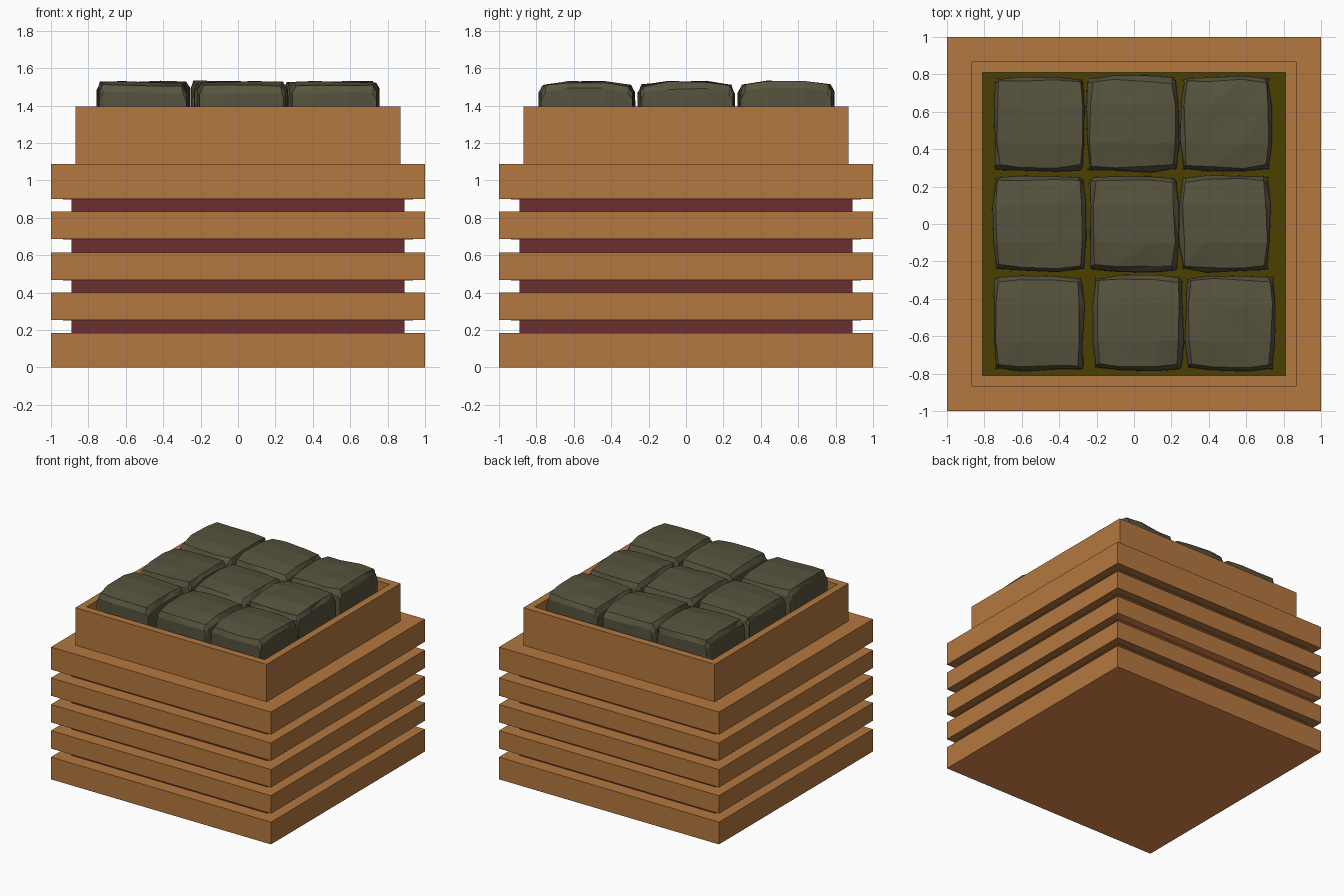
import bpy, bmesh, random

if "Cube" in bpy.data.objects:
    bpy.data.objects.remove(bpy.data.objects["Cube"])

random.seed(4)


def material(name, rgb):
    m = bpy.data.materials.new(name)
    m.diffuse_color = (*rgb, 1)
    m.use_nodes = True
    m.node_tree.nodes["Principled BSDF"].inputs["Base Color"].default_value = m.diffuse_color
    return m


WOOD = material("warm brown", (0.46, 0.188, 0.05))
CORE = material("dark maroon", (0.15, 0.028, 0.03))
BASE = material("reddish brown", (0.77, 0.25, 0.075))
SOIL = material("dark olive", (0.07, 0.05, 0.0))
STONE = material("grey green stone", (0.094, 0.086, 0.048))


def finish(name, bm, mats):
    me = bpy.data.meshes.new(name)
    bm.to_mesh(me)
    bm.free()
    for m in mats:
        me.materials.append(m)
    ob = bpy.data.objects.new(name, me)
    bpy.context.collection.objects.link(ob)
    return ob


def square_loft(bm, profile):
    """Stack square rings given as (half width, height); returns the rings."""
    rings = [[bm.verts.new((sx * h, sy * h, z))
              for sx, sy in ((-1, -1), (1, -1), (1, 1), (-1, 1))]
             for h, z in profile]
    for a, b in zip(rings, rings[1:]):
        for i in range(4):
            j = (i + 1) % 4
            bm.faces.new((a[i], a[j], b[j], b[i]))
    return rings


# Slatted body: wide slabs with thin lips and recessed bands between them
slabs = [(0, 0.183), (0.253, 0.40), (0.468, 0.615), (0.687, 0.833), (0.902, 1.087)]
profile = []
for low, high in slabs:
    if low > 0:
        profile += [(0.89, low - 0.003), (0.935, low - 0.003), (0.935, low)]
    profile += [(1, low), (1, high)]
    if high < 1.05:
        profile.append((0.89, high))
profile.append((0.87, 1.087))
bm = bmesh.new()
rings = square_loft(bm, profile)
bottom = bm.faces.new(rings[0][::-1])
bm.normal_update()
for f in bm.faces:
    c = f.calc_center_median()
    reach = max(max(abs(v.co.x), abs(v.co.y)) for v in f.verts)
    if abs(f.normal.z) < 0.1 and reach < 0.9:
        f.material_index = 1
    # One odd board: underside of the middle slab at the back
    if f.normal.z < -0.9 and 0.46 < c.z < 0.475 and c.y > 0.8:
        f.material_index = 2
bottom.material_index = 2
finish("slatted_body", bm, [WOOD, CORE, BASE])

# Raised tray with an open rim
bm = bmesh.new()
square_loft(bm, [(0.87, 1.087), (0.87, 1.395), (0.81, 1.395), (0.81, 1.25)])
finish("tray_rim", bm, [WOOD])

# Bed beneath the stones
bm = bmesh.new()
bm.faces.new([bm.verts.new((x * 0.81, y * 0.81, 1.25))
              for x, y in ((-1, -1), (1, -1), (1, 1), (-1, 1))])
finish("tray_bed", bm, [SOIL])


# Rough cobbles: worn blocks with narrow bevels and a crowned top
def cobble(name, x0, x1, y0, y1):
    levels = [-1, -0.92, -0.4, 0.4, 0.92, 1]
    n = len(levels)
    cx, cy, hx, hy = (x0 + x1) / 2, (y0 + y1) / 2, (x1 - x0) / 2, (y1 - y0) / 2
    tilt = random.uniform(-0.008, 0.008)
    bm = bmesh.new()
    top = {}
    for i, u in enumerate(levels):
        for j, v in enumerate(levels):
            edge = (abs(u) == 1) + (abs(v) == 1)
            z = 1.532 - 0.028 * v * v - 0.004 * u * u + tilt * u
            z -= 0.035 * edge
            x = cx + hx * u * (1 - 0.06 * v * v) + random.uniform(-0.007, 0.007)
            y = cy + hy * v * (1 - 0.06 * u * u) + random.uniform(-0.007, 0.007)
            top[i, j] = bm.verts.new((x, y, z + random.uniform(-0.005, 0.005)))
    for i in range(n - 1):
        for j in range(n - 1):
            bm.faces.new((top[i, j], top[i + 1, j], top[i + 1, j + 1], top[i, j + 1]))
    # Sides drop from the top outline to the bed
    rim = ([top[i, 0] for i in range(n)] + [top[n - 1, j] for j in range(1, n)]
           + [top[i, n - 1] for i in range(n - 2, -1, -1)]
           + [top[0, j] for j in range(n - 2, 0, -1)])
    low = [bm.verts.new((cx + (v.co.x - cx) * 1.01, cy + (v.co.y - cy) * 1.01, 1.25))
           for v in rim]
    for k in range(len(rim)):
        m = (k + 1) % len(rim)
        bm.faces.new((low[k], low[m], rim[m], rim[k]))
    bmesh.ops.triangulate(bm, faces=bm.faces[:])
    finish(name, bm, [STONE])


rows = [
    ("back", (0.28, 0.79), [(-0.75, -0.26), (-0.255, 0.24), (0.25, 0.735)]),
    ("middle", (-0.255, 0.26), [(-0.755, -0.26), (-0.24, 0.235), (0.245, 0.73)]),
    ("front", (-0.785, -0.275), [(-0.755, -0.265), (-0.22, 0.265), (0.275, 0.755)]),
]
for row, (y0, y1), spans in rows:
    for side, (x0, x1) in zip(("left", "centre", "right"), spans):
        cobble(f"stone_{row}_{side}", x0, x1, y0, y1)
